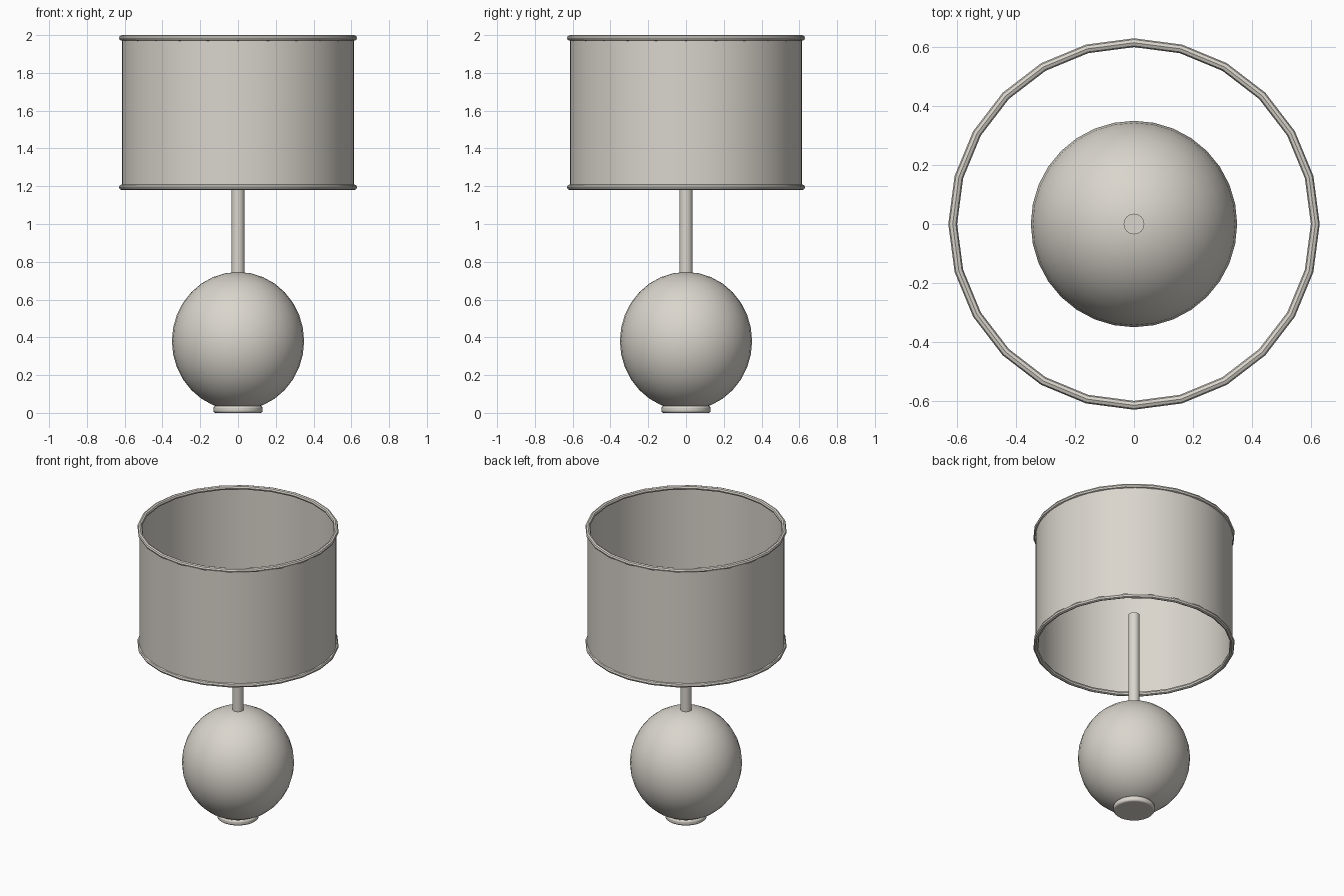
import bpy
import bmesh
import math

if "Cube" in bpy.data.objects:
    bpy.data.objects.remove(bpy.data.objects["Cube"])

mat = bpy.data.materials.new("warm light grey")
mat.diffuse_color = (0.70, 0.67, 0.61, 1.0)
mat.use_nodes = True
mat.node_tree.nodes["Principled BSDF"].inputs["Base Color"].default_value = mat.diffuse_color


def finish(name, angle=30):
    ob = bpy.context.object
    ob.name = name
    ob.data.name = name
    ob.data.materials.clear()
    ob.data.materials.append(mat)
    bpy.ops.object.shade_smooth_by_angle(angle=math.radians(angle))
    return ob


def cylinder(name, radius, z0, z1, sides, fill='NGON'):
    bpy.ops.mesh.primitive_cylinder_add(
        vertices=sides, radius=radius, depth=z1 - z0,
        location=(0, 0, (z0 + z1) / 2), end_fill_type=fill)
    return finish(name)


# Foot: low disc with rounded rims
foot = cylinder("foot", 0.13, 0.0, 0.037, 32)
bm = bmesh.new()
bm.from_mesh(foot.data)
rims = [e for e in bm.edges if abs(e.verts[0].co.z - e.verts[1].co.z) < 1e-5]
bmesh.ops.bevel(bm, geom=rims, offset=0.012, segments=3, profile=0.5,
                affect='EDGES')
bm.to_mesh(foot.data)
bm.free()
bpy.ops.object.shade_smooth_by_angle(angle=math.radians(35))

# Body: slightly tall ball
bpy.ops.mesh.primitive_uv_sphere_add(segments=32, ring_count=16, radius=1,
                                     location=(0, 0, 0.38))
bpy.context.object.scale = (0.35, 0.35, 0.366)
bpy.ops.object.transform_apply(location=False, rotation=False, scale=True)
finish("ball_body")

# Stem, ending inside the shade
cylinder("stem", 0.035, 0.70, 1.41, 24)

# Open drum shade
cylinder("shade", 0.615, 1.195, 1.985, 64, 'NOTHING')

# Rims on the shade
for name, z in (("lower_rim", 1.195), ("upper_rim", 1.985)):
    bpy.ops.mesh.primitive_torus_add(
        major_segments=24, minor_segments=8, major_radius=0.615,
        minor_radius=0.015, location=(0, 0, z))
    finish(name)
